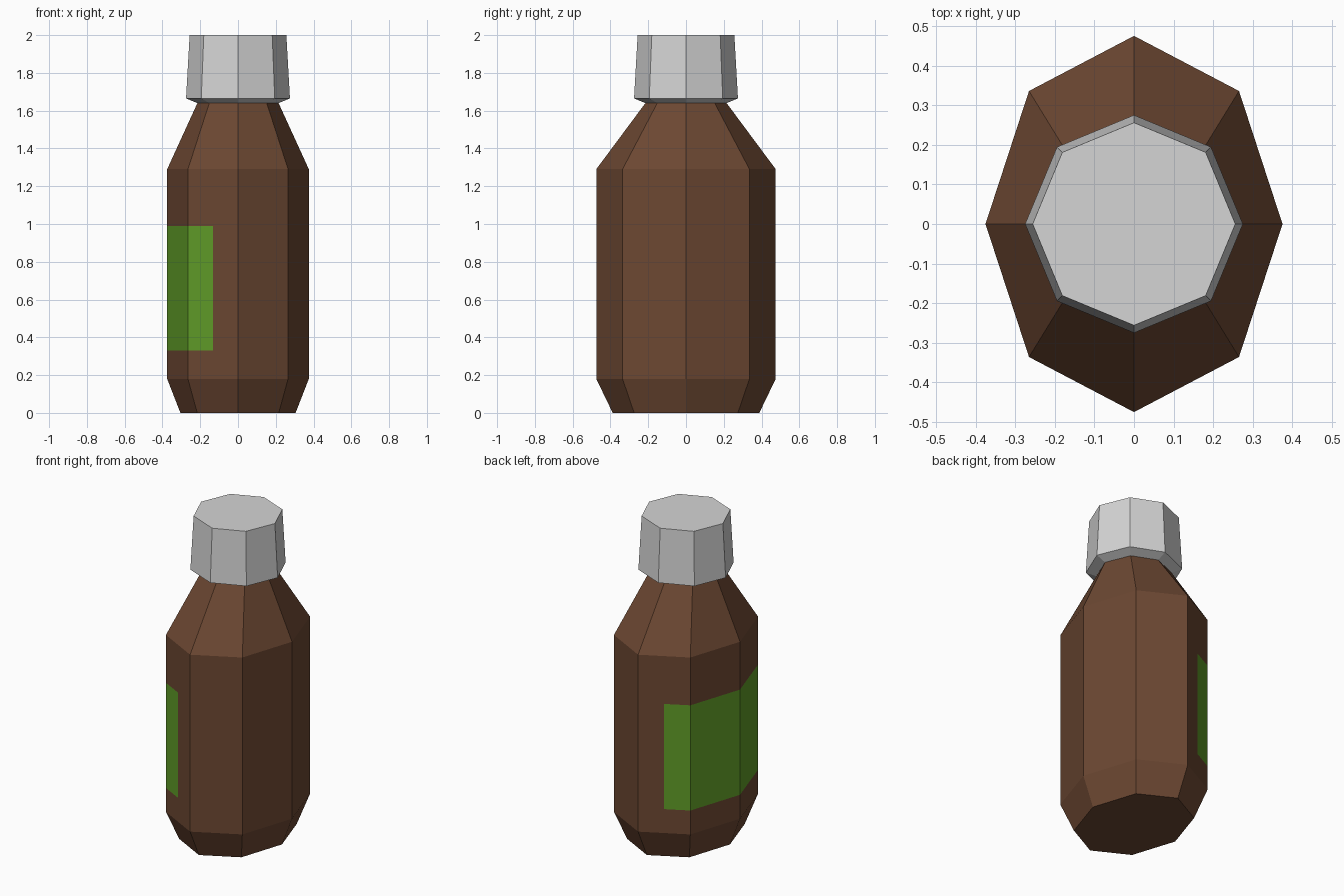
import bpy, bmesh, math
from mathutils import Vector

if "Cube" in bpy.data.objects:
    bpy.data.objects.remove(bpy.data.objects["Cube"])

SIDES = 8


def material(name, rgb):
    m = bpy.data.materials.new(name)
    m.diffuse_color = (*rgb, 1.0)
    m.use_nodes = True
    m.node_tree.nodes["Principled BSDF"].inputs["Base Color"].default_value = m.diffuse_color
    return m


brown = material("brown glass", (0.150, 0.064, 0.032))
green = material("green label", (0.117, 0.335, 0.021))
grey = material("light grey plastic", (0.66, 0.66, 0.66))


def loft(rings, close_bottom, close_top):
    """Eight-sided loft through (rx, ry, z) rings."""
    bm = bmesh.new()
    loops = []
    for rx, ry, z in rings:
        angles = [2 * math.pi * i / SIDES for i in range(SIDES)]
        loops.append([bm.verts.new((rx * math.cos(a), ry * math.sin(a), z)) for a in angles])
    for lo, hi in zip(loops, loops[1:]):
        for i in range(SIDES):
            j = (i + 1) % SIDES
            bm.faces.new((lo[i], lo[j], hi[j], hi[i]))
    if close_bottom:
        bm.faces.new(loops[0][::-1])
    if close_top:
        bm.faces.new(loops[-1])
    return bm


def finish(bm, name, mats):
    bm.normal_update()
    me = bpy.data.meshes.new(name)
    bm.to_mesh(me)
    bm.free()
    for m in mats:
        me.materials.append(m)
    ob = bpy.data.objects.new(name, me)
    bpy.context.collection.objects.link(ob)
    return ob


# Bottle: oval base, straight walls, shoulder tapering to a round neck
RX, RY = 0.375, 0.475
NECK = 0.215
bottle = loft([(0.305, 0.388, 0), (RX, RY, 0.18), (RX, RY, 1.29), (NECK, NECK, 1.64)],
              True, False)

# Label: cut into the four left wall faces, ending midway on the outer two
LABEL_LOW, LABEL_HIGH = 0.33, 0.99
LABEL_Y = RY * (1 + math.cos(math.pi / 4)) / 2


def is_left_wall(f, low=0.18, high=1.29):
    c = f.calc_center_median()
    return abs(f.normal.z) < 0.01 and c.x < 0 and low < c.z < high


def cut(co, no, low=0.18, high=1.29):
    bottle.normal_update()
    faces = [f for f in bottle.faces if is_left_wall(f, low, high)]
    edges = {e for f in faces for e in f.edges}
    verts = {v for f in faces for v in f.verts}
    bmesh.ops.bisect_plane(bottle, geom=faces + list(edges) + list(verts),
                           plane_co=Vector(co), plane_no=Vector(no), dist=1e-5)


for z in (LABEL_LOW, LABEL_HIGH):
    cut((0, 0, z), (0, 0, 1))
for y in (-LABEL_Y, LABEL_Y):
    cut((0, y, 0), (0, 1, 0), LABEL_LOW, LABEL_HIGH)
bottle.normal_update()
for f in bottle.faces:
    if is_left_wall(f, LABEL_LOW, LABEL_HIGH) and abs(f.calc_center_median().y) < LABEL_Y:
        f.material_index = 1
finish(bottle, "bottle", [brown, green])

# Cap: flared lower lip, slightly tapered sides, flat top
cap = loft([(NECK, NECK, 1.64), (0.275, 0.275, 1.665), (0.256, 0.256, 2.0)], False, True)
finish(cap, "cap", [grey])
